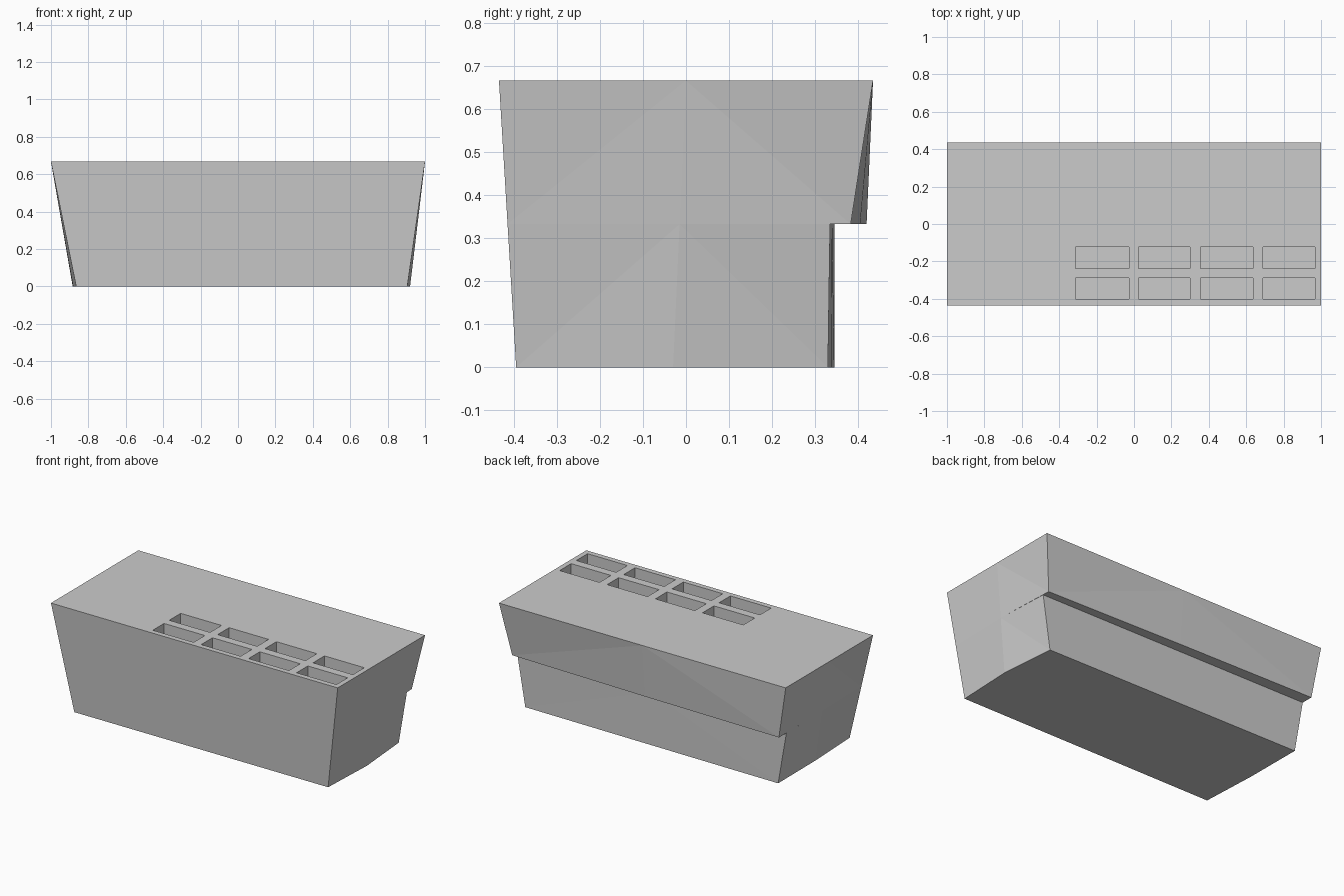
import bpy, bmesh

if "Cube" in bpy.data.objects:
    bpy.data.objects.remove(bpy.data.objects["Cube"])

TOP, STEP, DEPTH = 0.667, 0.333, 0.13

# Outlines: three points along each side, running round from the front left
bottom = [(-0.865, -0.395), (0, -0.395), (0.905, -0.395), (0.92, -0.03),
          (0.89, 0.33), (0, 0.338), (-0.884, 0.345), (-0.882, -0.03)]
top = [(-1, -0.435), (0, -0.435), (1, -0.435), (1, 0),
       (1, 0.435), (0, 0.435), (-1, 0.435), (-1, 0)]
middle = [((a[0] + b[0]) / 2, (a[1] + b[1]) / 2) for a, b in zip(bottom, top)]
lower = middle[:4] + [(0.944, 0.335), (0, 0.34), (-0.942, 0.345)] + middle[7:]
upper = middle[:4] + [(0.944, 0.383), (0, 0.405), (-0.942, 0.42)] + middle[7:]


def loft(name, rings):
    """Closed solid through a stack of (outline, z) rings."""
    bm = bmesh.new()
    loops = [[bm.verts.new((x, y, z)) for x, y in pts] for pts, z in rings]
    for a, b in zip(loops, loops[1:]):
        n = len(a)
        for i in range(n):
            j = (i + 1) % n
            bm.faces.new((a[i], a[j], b[j], b[i]))
    bm.faces.new(loops[0][::-1])
    bm.faces.new(loops[-1])
    bmesh.ops.remove_doubles(bm, verts=bm.verts, dist=1e-5)
    bmesh.ops.triangulate(bm, faces=[f for f in bm.faces if len(f.verts) == 4])
    bmesh.ops.recalc_face_normals(bm, faces=bm.faces)
    mesh = bpy.data.meshes.new(name)
    bm.to_mesh(mesh)
    bm.free()
    ob = bpy.data.objects.new(name, mesh)
    bpy.context.collection.objects.link(ob)
    return ob


# Tapered block with a stepped back
block = loft("tapered_block", [(bottom, 0), (lower, STEP), (upper, STEP), (top, TOP)])

# Two rows of rectangular pockets in the top
columns = [(-0.313, -0.028), (0.025, 0.30), (0.355, 0.637), (0.69, 0.968)]
rows = [(-0.402, -0.29), (-0.238, -0.124)]
for r, (y0, y1) in enumerate(rows):
    for c, (x0, x1) in enumerate(columns):
        rect = [(x0, y0), (x1, y0), (x1, y1), (x0, y1)]
        cutter = loft(f"pocket_cutter_{r}_{c}", [(rect, TOP - DEPTH), (rect, TOP + 0.1)])
        cutter.hide_render = True
        cutter.hide_set(True)
        cut = block.modifiers.new(f"pocket_{r}_{c}", 'BOOLEAN')
        cut.operation = 'DIFFERENCE'
        cut.solver = 'EXACT'
        cut.object = cutter
